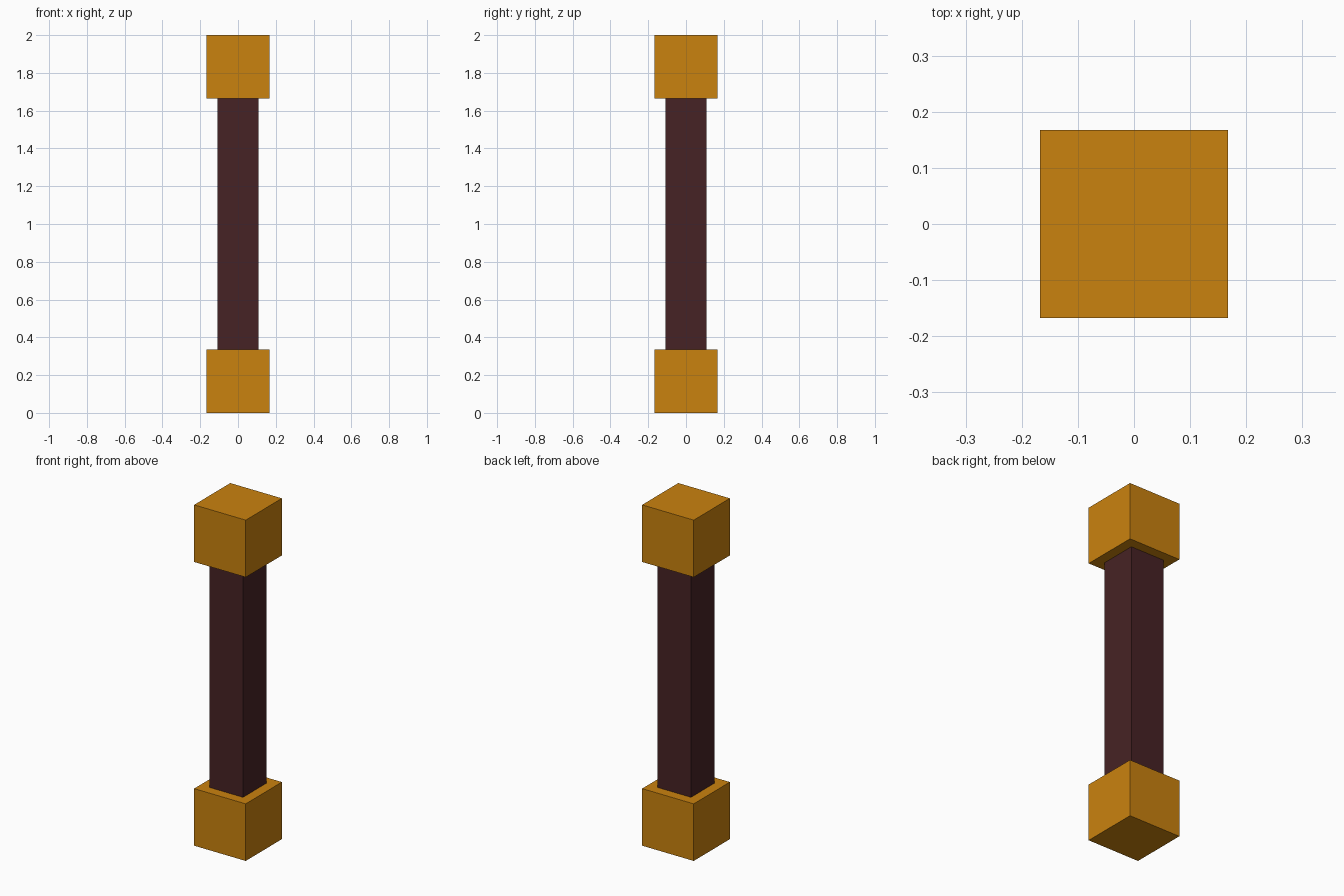
import bpy

if "Cube" in bpy.data.objects:
    bpy.data.objects.remove(bpy.data.objects["Cube"])


def flat_material(name, rgb):
    mat = bpy.data.materials.new(name)
    mat.diffuse_color = (*rgb, 1.0)
    mat.use_nodes = True
    mat.node_tree.nodes["Principled BSDF"].inputs["Base Color"].default_value = mat.diffuse_color
    return mat


def box(name, width, z0, z1, mat):
    """Square upright block between two heights."""
    bpy.ops.mesh.primitive_cube_add(size=1, location=(0, 0, (z0 + z1) / 2))
    obj = bpy.context.object
    obj.name = name
    obj.scale = (width, width, z1 - z0)
    bpy.ops.object.transform_apply(location=False, rotation=False, scale=True)
    obj.data.materials.append(mat)
    return obj


gold = flat_material("golden orange", (0.59, 0.223, 0.0045))
maroon = flat_material("dark maroon", (0.062, 0.0162, 0.018))

HEIGHT, CAP_H, CAP_W, SHAFT_W = 2.0, 0.335, 0.335, 0.217

# Matching end blocks
box("bottom_block", CAP_W, 0, CAP_H, gold)
box("top_block", CAP_W, HEIGHT - CAP_H, HEIGHT, gold)

# Slim square shaft between them
box("shaft", SHAFT_W, CAP_H, HEIGHT - CAP_H, maroon)
